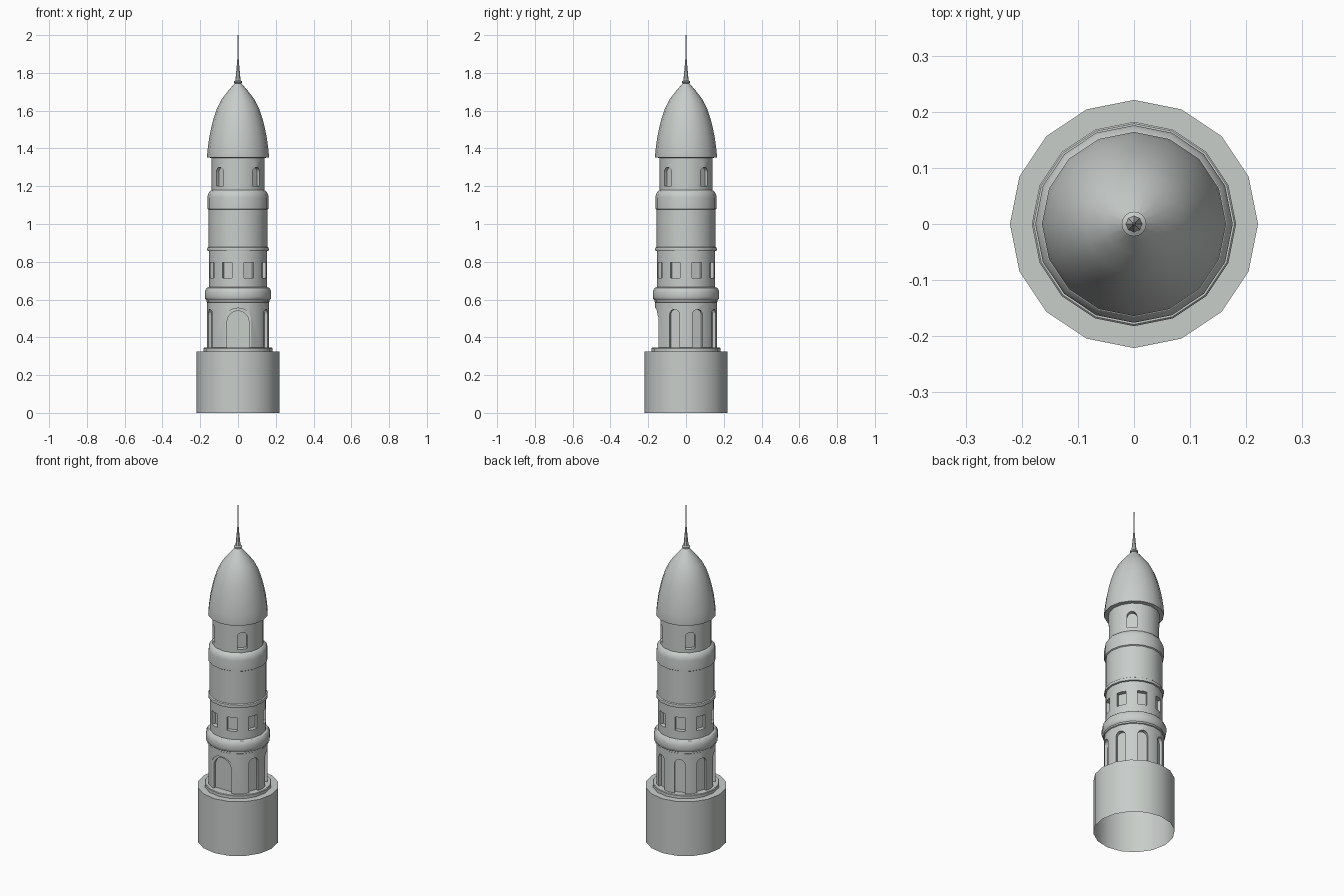
import bpy, bmesh, math
from mathutils import Matrix

if "Cube" in bpy.data.objects:
    bpy.data.objects.remove(bpy.data.objects["Cube"], do_unlink=True)

SIDES = 16
stone = bpy.data.materials.new("pale_grey_stone")
stone.use_nodes = True
COLOUR = (0.58, 0.61, 0.59, 1)
stone.diffuse_color = COLOUR
stone.node_tree.nodes["Principled BSDF"].inputs["Base Color"].default_value = COLOUR


def add_object(name, bm):
    bmesh.ops.recalc_face_normals(bm, faces=bm.faces)
    mesh = bpy.data.meshes.new(name)
    bm.to_mesh(mesh)
    bm.free()
    mesh.materials.append(stone)
    obj = bpy.data.objects.new(name, mesh)
    bpy.context.collection.objects.link(obj)
    return obj


def smooth(obj, angle=32):
    bpy.ops.object.select_all(action='DESELECT')
    obj.select_set(True)
    bpy.context.view_layer.objects.active = obj
    bpy.ops.object.shade_smooth_by_angle(angle=math.radians(angle))


def lathe(name, profile, sides=SIDES, bottom=True):
    """Revolve (radius, height) points around the z axis and cap the ends."""
    bm = bmesh.new()
    rings = []
    for r, z in profile:
        rings.append([bm.verts.new((r * math.cos(math.tau * i / sides),
                                    r * math.sin(math.tau * i / sides), z))
                      for i in range(sides)])
    for low, high in zip(rings, rings[1:]):
        for i in range(sides):
            j = (i + 1) % sides
            bm.faces.new((low[i], low[j], high[j], high[i]))
    if bottom:
        bm.faces.new(rings[0][::-1])
    bm.faces.new(rings[-1])
    obj = add_object(name, bm)
    smooth(obj)
    return obj


def opening(angle, half_width, z0, z1, inner, arched=True):
    """Cutter prism facing outward; angle 0 is the front (-y)."""
    if arched:
        spring = z1 - half_width
        outline = [(-half_width, z0), (half_width, z0)]
        outline += [(half_width * math.cos(math.pi * k / 10),
                     spring + half_width * math.sin(math.pi * k / 10)) for k in range(11)]
    else:
        outline = [(-half_width, z0), (half_width, z0), (half_width, z1), (-half_width, z1)]
    bm = bmesh.new()
    back = bm.faces.new([bm.verts.new((x, -inner, z)) for x, z in outline])
    extruded = bmesh.ops.extrude_face_region(bm, geom=[back])["geom"]
    moved = [v for v in extruded if isinstance(v, bmesh.types.BMVert)]
    bmesh.ops.translate(bm, verts=moved, vec=(0, -0.1, 0))
    bm.transform(Matrix.Rotation(math.radians(angle), 4, 'Z'))
    cutter = add_object("cutter", bm)
    cutter.hide_render = True
    return cutter


def carve(obj, cutters):
    """Cut every opening, bake the result and discard the cutters."""
    for c in cutters:
        mod = obj.modifiers.new("cut", 'BOOLEAN')
        mod.operation = 'DIFFERENCE'
        mod.solver = 'EXACT'
        mod.object = c
    graph = bpy.context.evaluated_depsgraph_get()
    baked = bpy.data.meshes.new_from_object(obj.evaluated_get(graph))
    obj.modifiers.clear()
    obj.data = baked
    for c in cutters:
        bpy.data.objects.remove(c, do_unlink=True)
    smooth(obj)


# Base drum, open underneath, with a low step on top
lathe("base_drum", [(0.221, 0), (0.221, 0.325)], bottom=False)
lathe("base_step", [(0.182, 0.325), (0.182, 0.342), (0.179, 0.345)])

# Ground storey: six blind arches and a stepped doorway at the front
lower = lathe("lower_storey", [(0.163, 0.34), (0.163, 0.595)])
arches = [opening(22.5 + 45 * k, 0.029, 0.345, 0.548, 0.14) for k in range(1, 7)]
door = [opening(0, 0.074, 0.345, 0.555, 0.146), opening(0, 0.058, 0.345, 0.54, 0.13)]
carve(lower, arches + door)

# Lower cornice
lathe("lower_cornice", [(0.163, 0.585), (0.168, 0.588), (0.168, 0.597), (0.173, 0.602),
                        (0.176, 0.615), (0.176, 0.638), (0.172, 0.652), (0.165, 0.662),
                        (0.153, 0.667)])

# Second storey with eight square windows
middle = lathe("window_storey", [(0.154, 0.66), (0.154, 0.86)])
carve(middle, [opening(22.5 + 45 * k, 0.028, 0.715, 0.797, 0.128, arched=False)
               for k in range(8)])

# Thin string course and plain drum
lathe("string_course", [(0.154, 0.856), (0.162, 0.858), (0.164, 0.866), (0.162, 0.875),
                        (0.156, 0.879)])
lathe("plain_drum", [(0.156, 0.87), (0.156, 1.08)])

# Upper cornice curving in to the lantern
lathe("upper_cornice", [(0.156, 1.076), (0.162, 1.08), (0.162, 1.14), (0.160, 1.153),
                        (0.155, 1.165), (0.147, 1.175), (0.139, 1.18)])

# Lantern storey with four arched windows
lantern = lathe("lantern_storey", [(0.14, 1.17), (0.14, 1.36)])
carve(lantern, [opening(45 + 90 * k, 0.027, 1.2, 1.3, 0.115) for k in range(4)])

# Pointed dome roof with a small eave lip
lathe("dome_roof", [(0.14, 1.35), (0.163, 1.352), (0.164, 1.362), (0.159, 1.41),
                    (0.152, 1.46), (0.142, 1.51), (0.129, 1.56), (0.112, 1.61),
                    (0.087, 1.66), (0.052, 1.705), (0.013, 1.75)])

# Finial: collar and needle spire
lathe("finial_collar", [(0.012, 1.742), (0.022, 1.748), (0.022, 1.755), (0.014, 1.76)])
lathe("finial_spire", [(0.015, 1.755), (0.011, 1.79), (0.006, 1.845), (0.004, 1.87),
                       (0.003, 1.93), (0.0015, 2.0)], sides=8)
